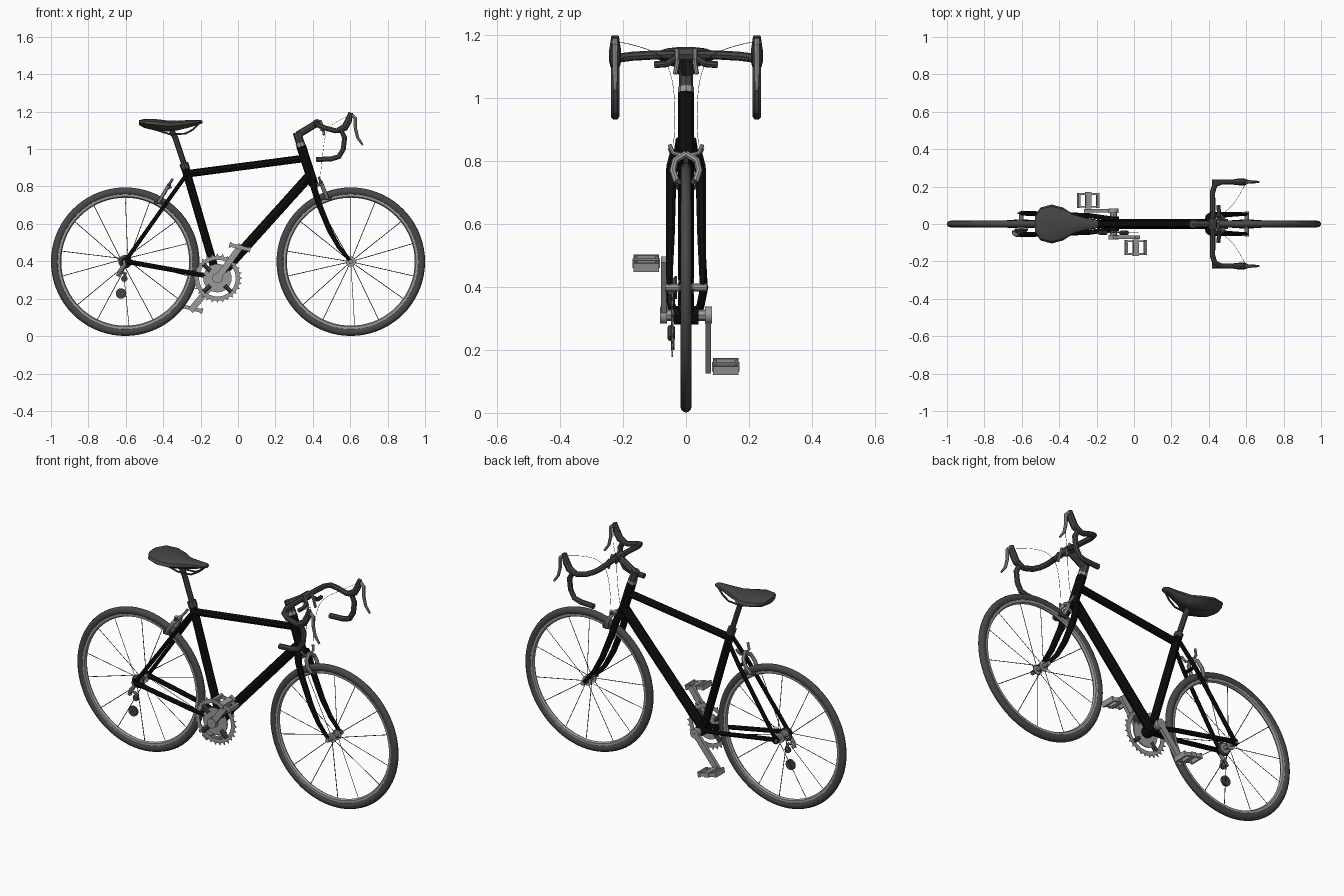
import bpy, bmesh, math
from mathutils import Vector, Matrix

if "Cube" in bpy.data.objects:
    bpy.data.objects.remove(bpy.data.objects["Cube"])
made = []


def material(name, v):
    m = bpy.data.materials.new(name)
    m.use_nodes = True
    m.diffuse_color = (v, v, v, 1)
    m.node_tree.nodes["Principled BSDF"].inputs["Base Color"].default_value = (v, v, v, 1)
    return m


BLACK = material("frame_black", 0.004)
RUBBER = material("tyre_rubber", 0.065)
GREY = material("dark_grey", 0.06)
METAL = material("light_metal", 0.33)
SPOKE = material("spoke_dark", 0.02)


def add(name, mesh, mat):
    mesh.materials.clear()
    mesh.materials.append(mat)
    ob = bpy.data.objects.new(name, mesh)
    bpy.context.collection.objects.link(ob)
    made.append(ob)
    return ob


def tube(name, paths, r, mat, radii=None, spline="POLY", res=2):
    """Round bar along one or several paths."""
    if not isinstance(paths[0][0], (tuple, list, Vector)):
        paths = [paths]
    cu = bpy.data.curves.new(name, "CURVE")
    cu.dimensions = "3D"
    cu.bevel_depth = r
    cu.bevel_resolution = res
    cu.use_fill_caps = True
    cu.resolution_u = 6
    for pts in paths:
        s = cu.splines.new(spline)
        s.points.add(len(pts) - 1)
        for i, p in enumerate(pts):
            s.points[i].co = (*p, 1)
            s.points[i].radius = radii[i] if radii else 1
        if spline == "NURBS":
            s.order_u = 3
            s.use_endpoint_u = True
    tmp = bpy.data.objects.new(name + "_path", cu)
    bpy.context.collection.objects.link(tmp)
    dg = bpy.context.evaluated_depsgraph_get()
    mesh = bpy.data.meshes.new_from_object(tmp.evaluated_get(dg))
    bpy.data.objects.remove(tmp)
    mesh.name = name
    return add(name, mesh, mat)


def both(pts):
    """The path and its mirror across the bike's centre plane."""
    return [pts, [(x, -y, z) for x, y, z in pts]]


def lathe(name, c, profile, mat, n=48, tooth=0):
    """Closed (radius, y) profile spun round the y axis at c = (x, z)."""
    bm = bmesh.new()
    top = max(r for r, y in profile)
    rings = []
    for i in range(n):
        a = math.tau * i / n
        ring = []
        for r, y in profile:
            rr = r + (tooth if r == top and i % 4 == 0 else 0)
            ring.append(bm.verts.new((c[0] + rr * math.cos(a), y, c[1] + rr * math.sin(a))))
        rings.append(ring)
    k = len(profile)
    for i in range(n):
        a, b = rings[i], rings[(i + 1) % n]
        for j in range(k):
            bm.faces.new((a[j], a[(j + 1) % k], b[(j + 1) % k], b[j]))
    bmesh.ops.recalc_face_normals(bm, faces=bm.faces)
    mesh = bpy.data.meshes.new(name)
    bm.to_mesh(mesh)
    return add(name, mesh, mat)


def disc(name, c, r, y0, y1, mat, hole=0.002, n=32, tooth=0):
    return lathe(name, c, [(r, y0), (r, y1), (hole, y1), (hole, y0)], mat, n, tooth)


def boxes(name, items, mat, pivot=(0, 0, 0), angle=0):
    """Boxes (centre, size) round a pivot, turned together about y."""
    bm = bmesh.new()
    for c, s in items:
        bmesh.ops.create_cube(bm, size=1, matrix=Matrix.Translation(c) @ Matrix.Diagonal((*s, 1)))
    bm.transform(Matrix.Translation(pivot) @ Matrix.Rotation(angle, 4, "Y"))
    mesh = bpy.data.meshes.new(name)
    bm.to_mesh(mesh)
    return add(name, mesh, mat)


# Wheels
HUB_Z = 0.398
for side, x in (("rear", -0.603), ("front", 0.603)):
    c = (x, HUB_Z)
    tyre = [(0.376 + 0.021 * math.cos(a), 0.018 * math.sin(a))
            for a in (math.tau * i / 12 for i in range(12))]
    lathe(side + "_tyre", c, tyre, RUBBER, 72)
    lathe(side + "_rim", c, [(0.362, 0.012), (0.362, -0.012), (0.348, -0.011),
                             (0.342, 0), (0.348, 0.011)], METAL, 72)
    twist = 0.6 if side == "rear" else 0
    spokes = []
    for i in range(14):
        a = math.tau * (i + 0.5) / 14 + (0 if i % 2 else 0.06)
        b = a + twist * (1 if i % 4 < 2 else -1)
        y = 0.022 if i % 2 else -0.022
        spokes.append([(x + 0.025 * math.cos(b), y, HUB_Z + 0.025 * math.sin(b)),
                       (x + 0.347 * math.cos(a), 0, HUB_Z + 0.347 * math.sin(a))])
    tube(side + "_spokes", spokes, 0.0018, SPOKE, res=0)
    tube(side + "_axle", [(x, -0.066, HUB_Z), (x, 0.066, HUB_Z)], 0.012, METAL)
    for y in (-0.025, 0.02):
        disc(side + "_hub_flange", c, 0.027, y, y + 0.005, METAL)

# Frame
BB = (-0.11, 0, 0.31)
tube("seat_tube", [BB, (-0.285, 0, 0.91)], 0.022, BLACK)
tube("top_tube", [(-0.272, 0, 0.868), (0.352, 0, 0.95)], 0.02, BLACK)
tube("down_tube", [BB, (0.39, 0, 0.865)], 0.026, BLACK)
tube("head_tube", [(0.338, 0, 1.015), (0.404, 0, 0.81)], 0.026, BLACK)
tube("seat_stays", both([(-0.272, 0.022, 0.868), (-0.36, 0.04, 0.745), (-0.603, 0.058, 0.4)]), 0.011, BLACK)
tube("chain_stays", both([(-0.12, 0.028, 0.315), (-0.24, 0.045, 0.335), (-0.603, 0.058, 0.4)]), 0.013, BLACK)
tube("stay_bridges", [[(-0.36, -0.04, 0.745), (-0.36, 0.04, 0.745)],
                      [(-0.19, -0.038, 0.327), (-0.19, 0.038, 0.327)]], 0.009, BLACK)
tube("bottom_bracket", [(-0.11, -0.04, 0.31), (-0.11, 0.04, 0.31)], 0.03, BLACK)
for y in (-0.058, 0.058):
    disc("rear_dropout", (-0.6, HUB_Z), 0.022, y - 0.004, y + 0.004, BLACK)

# Fork
tube("fork_legs", both([(0.394, 0.0, 0.825), (0.402, 0.038, 0.81), (0.41, 0.046, 0.78),
                        (0.435, 0.048, 0.70), (0.49, 0.05, 0.565), (0.54, 0.052, 0.475), (0.603, 0.053, 0.4)]),
     0.018, BLACK, [1.1, 1.1, 1, 0.95, 0.85, 0.7, 0.55])

# Seat post and saddle
tube("seat_collar", [(-0.28, 0, 0.895), (-0.29, 0, 0.925)], 0.024, GREY)
tube("seat_post", [(-0.285, 0, 0.91), (-0.335, 0, 1.06), (-0.355, 0, 1.1)], 0.015, GREY)
tube("saddle_rails", both([(-0.46, 0.03, 1.11), (-0.36, 0.022, 1.078), (-0.28, 0.02, 1.083),
                           (-0.24, 0.015, 1.105), (-0.21, 0.01, 1.135)]), 0.005, GREY)
sections = [(-0.528, 0.045, 1.155, 1.128), (-0.50, 0.088, 1.162, 1.112), (-0.44, 0.104, 1.161, 1.098),
            (-0.38, 0.088, 1.154, 1.094), (-0.33, 0.056, 1.152, 1.098), (-0.26, 0.034, 1.156, 1.115),
            (-0.205, 0.025, 1.156, 1.132), (-0.19, 0.014, 1.153, 1.138)]
bm = bmesh.new()
rings = []
for x, w, zt, zb in sections:
    ring = []
    for i in range(14):
        a = math.tau * i / 14
        ca, sa = math.cos(a), math.sin(a)
        z = (zt + zb) / 2 + (zt - zb) / 2 * math.copysign(abs(sa) ** 0.75, sa)
        ring.append(bm.verts.new((x, w * (1 if sa > -0.1 else 0.75) * ca, z)))
    rings.append(ring)
for a, b in zip(rings, rings[1:]):
    for j in range(14):
        bm.faces.new((a[j], a[(j + 1) % 14], b[(j + 1) % 14], b[j]))
bm.faces.new(rings[0])
bm.faces.new(rings[-1])
bmesh.ops.recalc_face_normals(bm, faces=bm.faces)
mesh = bpy.data.meshes.new("saddle")
bm.to_mesh(mesh)
add("saddle", mesh, GREY)

# Stem and handlebar
tube("headset_spacer", [(0.338, 0, 1.012), (0.332, 0, 1.034)], 0.025, METAL)
tube("steerer", [(0.332, 0, 1.034), (0.315, 0, 1.09)], 0.023, GREY)
tube("stem", [(0.318, 0, 1.075), (0.425, 0, 1.14)], 0.019, GREY)
tube("stem_clamp", [(0.422, -0.03, 1.138), (0.422, 0.03, 1.138)], 0.023, GREY)
tube("handlebar", both([(0.422, 0, 1.138), (0.42, 0.1, 1.136), (0.42, 0.17, 1.132), (0.432, 0.208, 1.127),
                        (0.465, 0.224, 1.113), (0.52, 0.225, 1.098), (0.553, 0.225, 1.098),
                        (0.57, 0.225, 1.06), (0.563, 0.225, 1.0), (0.54, 0.225, 0.96),
                        (0.50, 0.225, 0.948), (0.418, 0.225, 0.944)]), 0.0145, GREY)
tube("brake_hoods", both([(0.535, 0.225, 1.10), (0.57, 0.225, 1.115), (0.59, 0.225, 1.15),
                          (0.603, 0.225, 1.195)]), 0.019, GREY, [0.8, 1, 1, 0.65])
tube("brake_levers", both([(0.605, 0.225, 1.185), (0.627, 0.225, 1.165), (0.628, 0.225, 1.11),
                           (0.64, 0.225, 1.06), (0.667, 0.225, 1.022)]), 0.009, METAL, [1, 1.1, 1, 0.9, 0.6])
tube("inner_levers", both([(0.45, 0.035, 1.125), (0.455, 0.06, 1.108), (0.45, 0.1, 1.105)]), 0.011, GREY)
tube("inner_lever_clamps", both([(0.44, 0.03, 1.155), (0.455, 0.028, 1.11), (0.46, 0.035, 1.075)]), 0.007, METAL)
tube("brake_cables", both([(0.60, 0.225, 1.18), (0.55, 0.12, 1.16), (0.47, 0.05, 1.11), (0.45, 0.03, 0.95),
                           (0.44, 0.04, 0.85)]), 0.0009, SPOKE, spline="NURBS", res=0)

# Brake calipers: arms laid out as (y, t), t running from pad to cable end
for side, low, high in (("front", (0.478, 0.735), (0.432, 0.85)), ("rear", (-0.425, 0.715), (-0.35, 0.84))):
    def place(y, t):
        return (low[0] + t * (high[0] - low[0]), y, low[1] + t * (high[1] - low[1]))
    arm = [place(*p) for p in ((0.03, 0), (0.042, 0.3), (0.034, 0.58), (0, 0.76))]
    tube(side + "_brake_arch", both(arm), 0.011, METAL)
    tube(side + "_brake_arms", both([place(0.005, 0.7), place(0.04, 0.78), place(0.052, 1)]), 0.007, METAL)
    px, _, pz = place(0, 0)
    boxes(side + "_brake_pads", [((px, s * 0.022, pz), (0.05, 0.012, 0.016)) for s in (-1, 1)], GREY)
    tube(side + "_brake_bolt", [place(0, 0.74), (0.4 if side == "front" else -0.36, 0, 0.79)], 0.008, METAL)

# Chainset
c = (BB[0], BB[2])
disc("chainring", c, 0.12, -0.046, -0.042, METAL, hole=0.098, n=112, tooth=0.013)
disc("chainring_centre", c, 0.076, -0.048, -0.042, METAL)
spider = []
for i in range(4):
    a = math.pi / 4 + i * math.pi / 2
    d = Vector((math.cos(a), 0, math.sin(a)))
    base = Vector((BB[0], -0.047, BB[2]))
    spider.append([base + d * 0.055, base + d * 0.105])
tube("chainring_spider", spider, 0.012, GREY)
tube("crank_axle", [(BB[0], -0.075, BB[2]), (BB[0], 0.08, BB[2])], 0.018, METAL)
for side, s, end in (("right", -1, (0.01, 0.475)), ("left", 1, (-0.245, 0.147))):
    dx, dz = end[0] - BB[0], end[1] - BB[2]
    length = math.hypot(dx, dz)
    y = 0.071 * s
    boxes(side + "_crank", [((length / 2, y, 0), (length + 0.03, 0.018, 0.034))],
          METAL, (BB[0], 0, BB[2]), -math.atan2(dz, dx))
    disc(side + "_crank_boss", c, 0.027, y - 0.011, y + 0.011, METAL)
    # Pedal cage: front and back rails, side plates and a spindle body
    yc = 0.126 * s
    parts = [((dx_, yc, 0), (0.012, 0.08, 0.028)) for dx_ in (-0.052, 0.052)]
    parts += [((0, yc + o, 0), (0.104, 0.009, 0.02)) for o in (-0.034, 0.034)]
    parts.append(((0, yc, 0), (0.03, 0.088, 0.024)))
    boxes(side + "_pedal", parts, METAL, (end[0], 0, end[1]), 0.24)

# Cassette and rear derailleur
lathe("cassette", (-0.603, HUB_Z), [(0.036, -0.028), (0.036, -0.034), (0.022, -0.05),
                                    (0.013, -0.05), (0.013, -0.028)], GREY, 32)
tube("derailleur_body", [(-0.603, -0.058, 0.385), (-0.63, -0.058, 0.35), (-0.642, -0.05, 0.322)], 0.011, METAL)
tube("derailleur_arm", [(-0.63, -0.052, 0.345), (-0.603, -0.046, 0.335), (-0.608, -0.042, 0.308)], 0.008, METAL)
disc("upper_pulley", (-0.608, 0.307), 0.017, -0.047, -0.036, GREY, n=20)
disc("lower_pulley", (-0.625, 0.228), 0.028, -0.047, -0.036, GREY, n=24)

# Smooth shading with sharp edges kept
bpy.ops.object.select_all(action="DESELECT")
for ob in made:
    ob.select_set(True)
bpy.context.view_layer.objects.active = made[0]
bpy.ops.object.shade_smooth_by_angle(angle=math.radians(35))
